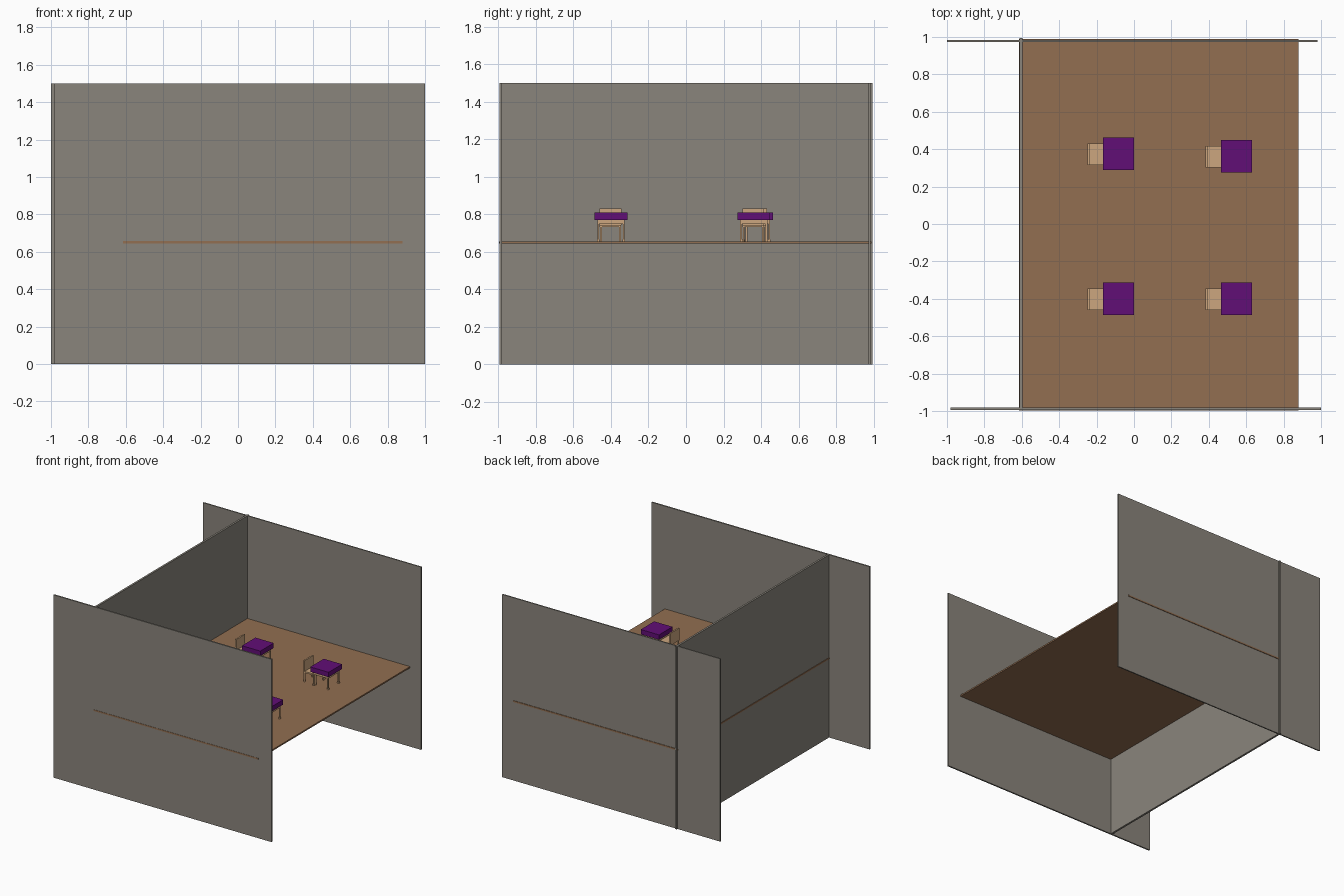
import bpy
import bmesh
from mathutils import Matrix

if "Cube" in bpy.data.objects:
    bpy.data.objects.remove(bpy.data.objects["Cube"])


def material(name, r, g, b):
    def lin(c):
        c /= 255
        return c / 12.92 if c <= 0.04045 else ((c + 0.055) / 1.055) ** 2.4
    m = bpy.data.materials.new(name)
    m.diffuse_color = (lin(r), lin(g), lin(b), 1)
    m.use_nodes = True
    m.node_tree.nodes["Principled BSDF"].inputs["Base Color"].default_value = m.diffuse_color
    return m


GREY = material("wall grey", 138, 133, 124)
BROWN = material("floor brown", 146, 110, 81)
PURPLE = material("desk purple", 97, 14, 118)
TAN = material("pale wood", 204, 166, 126)


def boxes(name, mat, *bounds):
    """One object made of boxes, each (x0, x1, y0, y1, z0, z1)."""
    bm = bmesh.new()
    for x0, x1, y0, y1, z0, z1 in bounds:
        move = Matrix.Translation(((x0 + x1) / 2, (y0 + y1) / 2, (z0 + z1) / 2))
        size = Matrix.Diagonal((x1 - x0, y1 - y0, z1 - z0, 1))
        bmesh.ops.create_cube(bm, size=1, matrix=move @ size)
    mesh = bpy.data.meshes.new(name)
    bm.to_mesh(mesh)
    bm.free()
    mesh.materials.append(mat)
    ob = bpy.data.objects.new(name, mesh)
    bpy.context.collection.objects.link(ob)
    return ob


# Room shell: three overlapping walls and a raised floor poking through them
boxes("front_wall", GREY, (-0.98, 1.0, -0.994, -0.982, 0, 1.5))
boxes("back_wall", GREY, (-1.0, 0.98, 0.974, 0.984, 0, 1.5))
boxes("left_wall", GREY, (-0.612, -0.596, -0.994, 0.994, 0, 1.5))
boxes("floor", BROWN, (-0.616, 0.88, -0.996, 0.988, 0.645, 0.657))

FLOOR = 0.65


def desk(x, y):
    # Purple top
    boxes("desk_top", PURPLE, (x - 0.083, x + 0.083, y - 0.087, y + 0.087, 0.77, 0.81))
    # Wooden apron under the top, and corner legs with small feet
    parts = [(x - 0.07, x + 0.07, y - 0.073, y + 0.073, 0.748, 0.77)]
    for sx in (-1, 1):
        for sy in (-1, 1):
            lx, ly = x + sx * 0.065, y + sy * 0.068
            for r, top in ((0.005, 0.75), (0.007, 0.667)):
                parts.append((lx - r, lx + r, ly - r, ly + r, FLOOR, top))
    boxes("desk_frame", TAN, *parts)


def chair(x, y):
    # x is the rear edge of the chair
    boxes("chair_seat", TAN, (x, x + 0.115, y - 0.057, y + 0.057, 0.732, 0.744))
    boxes("chair_back", TAN, (x, x + 0.012, y - 0.058, y + 0.058, 0.744, 0.832))
    boxes("chair_legs", TAN, *[
        (lx - 0.005, lx + 0.005, y + s * 0.051 - 0.005, y + s * 0.051 + 0.005, FLOOR, 0.734)
        for lx in (x + 0.007, x + 0.107) for s in (-1, 1)])


# Four workplaces, each a desk with a chair tucked in on the left
for cx, cy in ((-0.083, 0.376), (0.547, 0.362), (-0.083, -0.4), (0.547, -0.4)):
    desk(cx, cy)
    chair(cx - 0.165, cy - 0.003)
